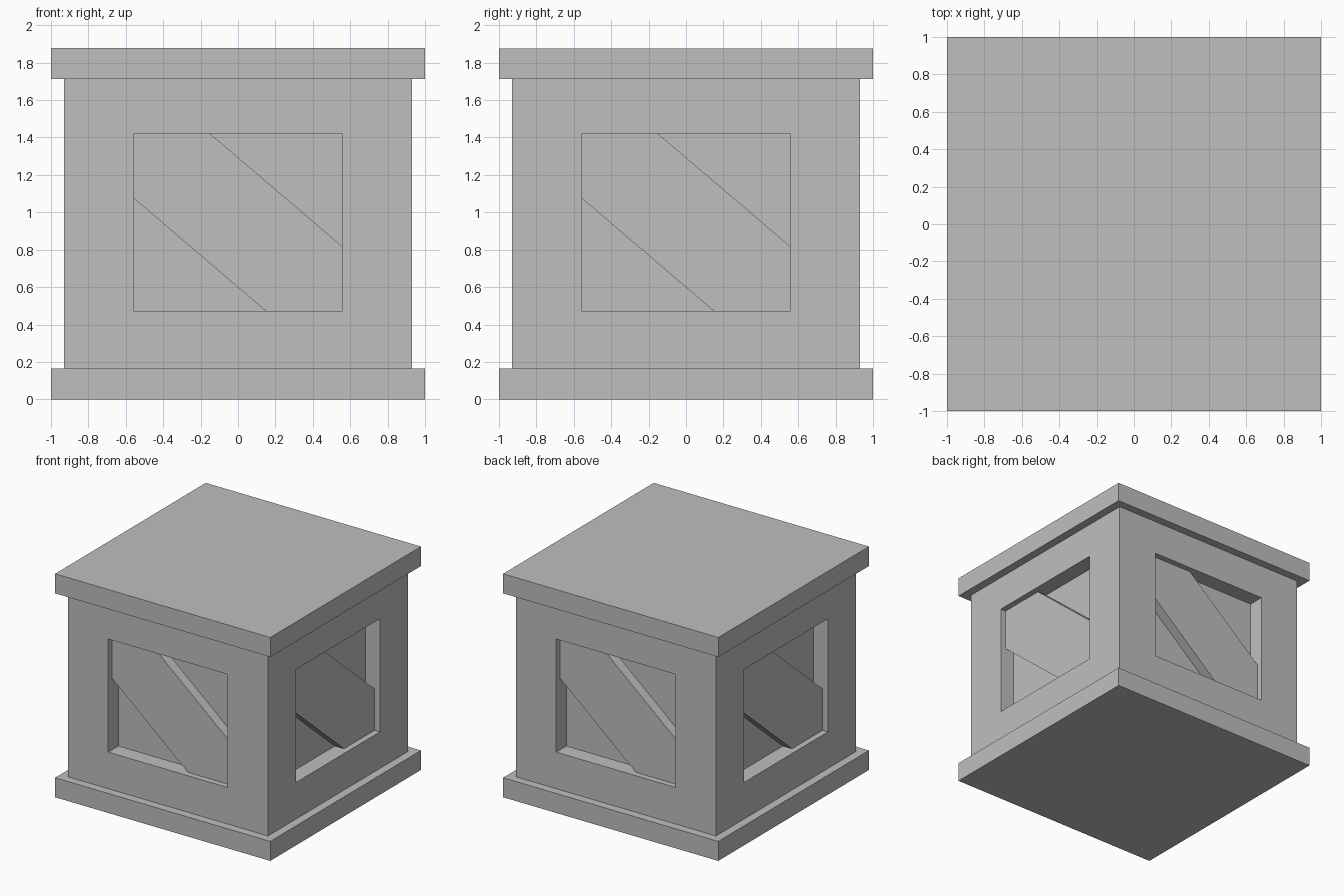
import bpy
import bmesh
from math import pi
from mathutils import Matrix, Vector

cube = bpy.data.objects.get("Cube")
if cube:
    bpy.data.objects.remove(cube, do_unlink=True)

HEIGHT, SLAB = 1.877, 0.164        # overall height, slab thickness
HALF = 0.93                        # half width of the body
WIN_X, WIN_LOW, WIN_HIGH = 0.555, 0.471, 1.421
RECESS, BRACE_INSET = 0.135, 0.05  # depths below the body face

grey = bpy.data.materials.new("plain grey")
grey.use_nodes = True
grey.diffuse_color = (0.52, 0.52, 0.52, 1)
grey.node_tree.nodes["Principled BSDF"].inputs["Base Color"].default_value = grey.diffuse_color


def add_object(name, bm):
    bmesh.ops.recalc_face_normals(bm, faces=bm.faces)
    mesh = bpy.data.meshes.new(name)
    bm.to_mesh(mesh)
    bm.free()
    mesh.materials.append(grey)
    obj = bpy.data.objects.new(name, mesh)
    bpy.context.collection.objects.link(obj)
    return obj


def box(half, low, high):
    bm = bmesh.new()
    matrix = Matrix.Translation((0, 0, (low + high) / 2)) @ Matrix.Diagonal((2 * half, 2 * half, high - low, 1))
    bmesh.ops.create_cube(bm, size=1, matrix=matrix)
    return bm


# Base and lid slabs
add_object("base", box(1, 0, SLAB))
add_object("lid", box(1, HEIGHT - SLAB, HEIGHT))

# Body with a rectangular recess inset into each of the four sides
bm = box(HALF, SLAB, HEIGHT - SLAB)
bm.normal_update()
sides = [f for f in bm.faces if abs(f.normal.z) < 0.5]
bmesh.ops.inset_individual(bm, faces=sides, thickness=0.3)
for face in sides:
    for v in face.verts:
        along = 0 if abs(face.normal.y) > 0.5 else 1
        v.co[along] = WIN_X if v.co[along] > 0 else -WIN_X
        v.co.z = WIN_HIGH if v.co.z > HEIGHT / 2 else WIN_LOW
panels = bmesh.ops.extrude_discrete_faces(bm, faces=sides)["faces"]
for face in panels:
    inward = -face.normal * RECESS
    for v in face.verts:
        v.co += inward
add_object("body", bm)

# Diagonal brace clipped to the window corners, repeated around the body
profile = [(-WIN_X, WIN_HIGH), (-WIN_X, 1.073), (0.15, WIN_LOW),
           (WIN_X, WIN_LOW), (WIN_X, 0.82), (-0.15, WIN_HIGH)]
for i, side in enumerate(("front", "right", "back", "left")):
    bm = bmesh.new()
    front = bm.faces.new([bm.verts.new((x, BRACE_INSET - HALF, z)) for x, z in profile])
    back = bmesh.ops.extrude_face_region(bm, geom=[front], use_keep_orig=True)
    moved = [v for v in back["geom"] if isinstance(v, bmesh.types.BMVert)]
    bmesh.ops.translate(bm, verts=moved, vec=Vector((0, RECESS - BRACE_INSET, 0)))
    bmesh.ops.rotate(bm, verts=bm.verts, cent=(0, 0, 0), matrix=Matrix.Rotation(i * pi / 2, 3, "Z"))
    add_object(side + "_brace", bm)
